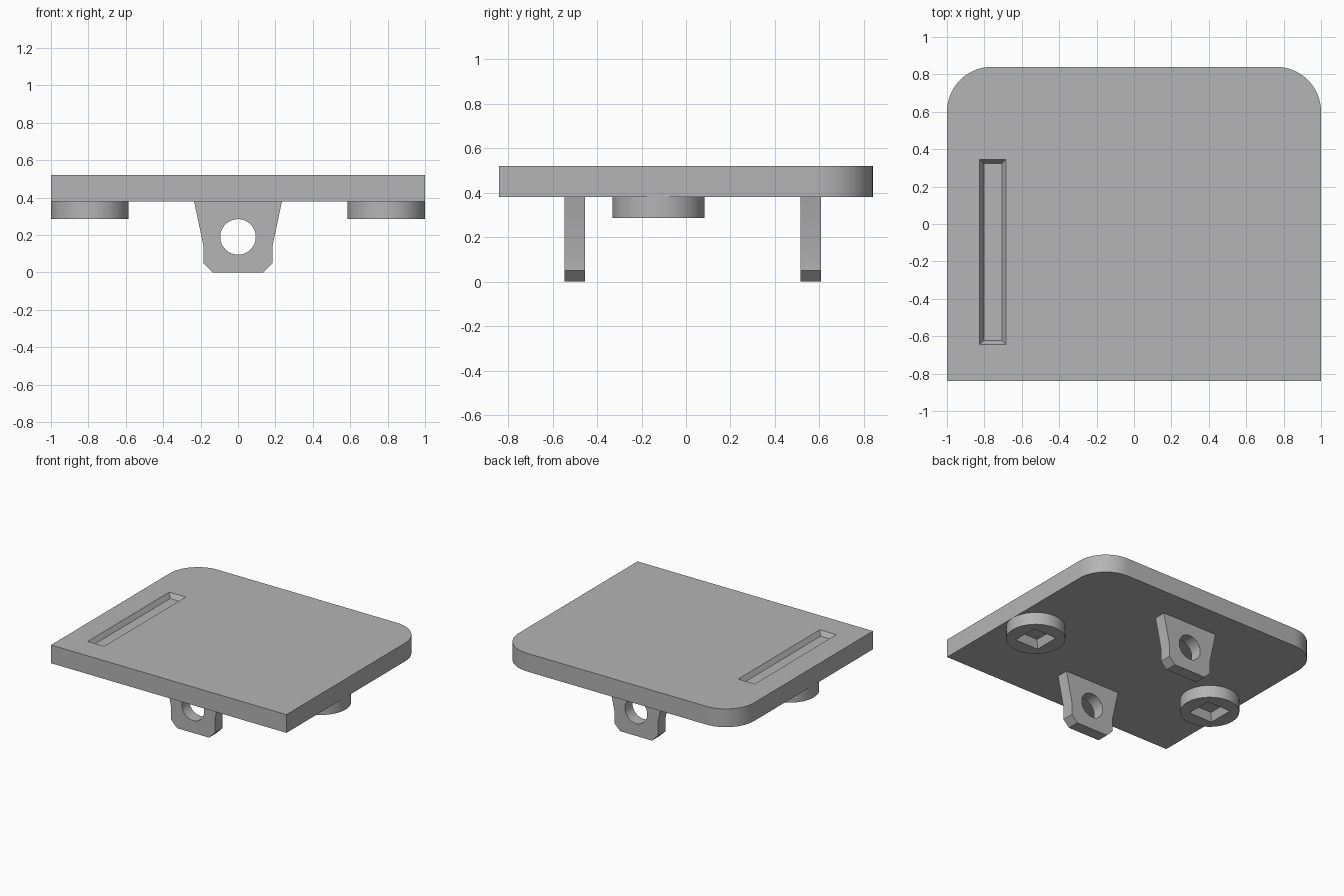
import bpy, bmesh
from math import sin, cos, pi, radians
from mathutils import Vector

cube = bpy.data.objects.get("Cube")
if cube:
    bpy.data.objects.remove(cube, do_unlink=True)

grey = bpy.data.materials.new("mid_grey")
grey.use_nodes = True
colour = (0.46, 0.46, 0.46, 1)
grey.diffuse_color = colour
grey.node_tree.nodes["Principled BSDF"].inputs["Base Color"].default_value = colour

PLATE_BOTTOM, PLATE_TOP = 0.38, 0.52


def loft(name, ring_a, ring_b):
    """Closed solid between two matching rings of 3D points."""
    bm = bmesh.new()
    a = [bm.verts.new(p) for p in ring_a]
    b = [bm.verts.new(p) for p in ring_b]
    bm.faces.new(a)
    bm.faces.new(b)
    for i in range(len(a)):
        j = (i + 1) % len(a)
        bm.faces.new((a[i], a[j], b[j], b[i]))
    bmesh.ops.recalc_face_normals(bm, faces=bm.faces)
    mesh = bpy.data.meshes.new(name)
    bm.to_mesh(mesh)
    bm.free()
    mesh.materials.append(grey)
    obj = bpy.data.objects.new(name, mesh)
    bpy.context.collection.objects.link(obj)
    return obj


def arc(cx, cy, r, start, end, n):
    angles = [radians(start + (end - start) * i / n) for i in range(n + 1)]
    return [(cx + r * cos(t), cy + r * sin(t)) for t in angles]


def circle(cx, cy, r, n=64):
    return arc(cx, cy, r, 0, 360, n)[:-1]


def rect(x0, x1, y0, y1, inset=0.0):
    return [(x0 + inset, y0 + inset), (x1 - inset, y0 + inset),
            (x1 - inset, y1 - inset), (x0 + inset, y1 - inset)]


def flat(points, z):
    return [Vector((x, y, z)) for x, y in points]


def upright(points, y):
    return [Vector((x, y, z)) for x, z in points]


def carve(obj, cutter):
    """Subtract the cutter, apply the cut and discard the cutter."""
    cutter.hide_render = True
    mod = obj.modifiers.new("cut", 'BOOLEAN')
    mod.operation = 'DIFFERENCE'
    mod.solver = 'EXACT'
    mod.object = cutter
    select(obj)
    bpy.ops.object.modifier_apply(modifier=mod.name)
    bpy.data.objects.remove(cutter, do_unlink=True)


def select(obj):
    bpy.ops.object.select_all(action='DESELECT')
    obj.select_set(True)
    bpy.context.view_layer.objects.active = obj


def smooth(obj):
    select(obj)
    bpy.ops.object.shade_smooth_by_angle(angle=radians(30))


def recess(obj, x0, x1, y0, y1, z_open, depth, taper):
    """Taper-sided pocket; a negative depth goes upward from z_open."""
    out = 0.4  # overshoot past the opening, as a share of the depth
    carve(obj, loft("recess_cutter",
                    flat(rect(x0, x1, y0, y1, -taper * out), z_open + depth * out),
                    flat(rect(x0, x1, y0, y1, taper), z_open - depth)))


# Plate with two rounded back corners and a long shallow slot
W, D, R = 1.0, 0.84, 0.24
outline = [(-W, -D), (W, -D)]
outline += arc(W - R, D - R, R, 0, 90, 16)
outline += arc(R - W, D - R, R, 90, 180, 16)
plate = loft("plate", flat(outline, PLATE_BOTTOM), flat(outline, PLATE_TOP))
recess(plate, -0.825, -0.685, -0.645, 0.345, PLATE_TOP, 0.035, 0.022)
smooth(plate)

# Round feet with square pockets underneath
for side, x in (("right", -0.793), ("left", 0.793)):
    y, h = -0.123, 0.1
    ring = circle(x, y, 0.207)
    foot = loft(side + "_round_foot", flat(ring, 0.285), flat(ring, PLATE_BOTTOM))
    recess(foot, x - h, x + h, y - h, y + h, 0.285, -0.06, 0.022)
    smooth(foot)

# Hanging lugs with a round eye
half = [(0.135, 0), (0.185, 0.05), (0.185, 0.145), (0.235, PLATE_BOTTOM)]
lug_profile = half + [(-x, z) for x, z in reversed(half)]
eye = circle(0, 0.19, 0.095, 48)
for end, y in (("front", -0.5), ("back", 0.56)):
    lug = loft(end + "_lug", upright(lug_profile, y - 0.046),
               upright(lug_profile, y + 0.046))
    carve(lug, loft("eye_cutter", upright(eye, y - 0.1), upright(eye, y + 0.1)))
    smooth(lug)
